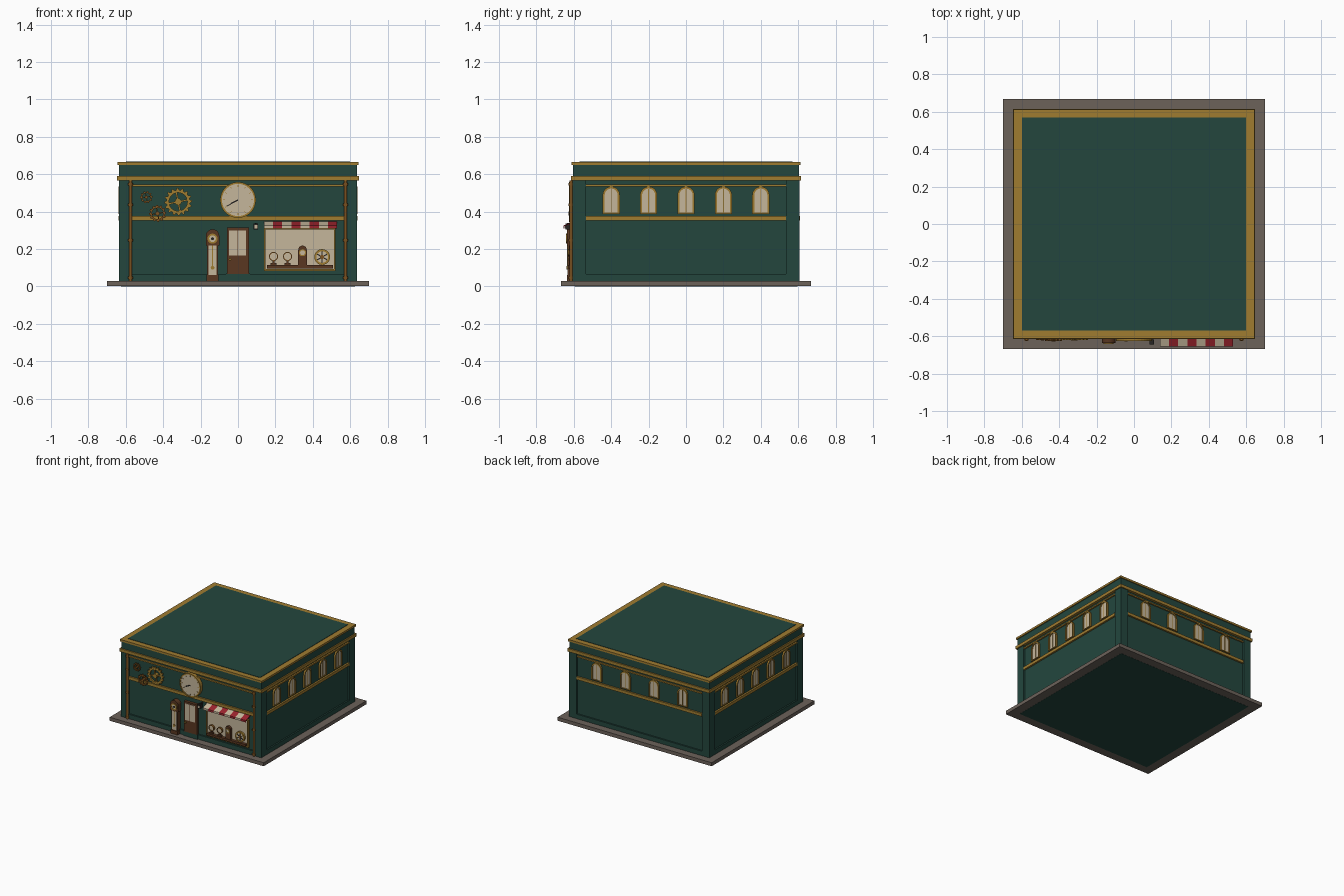
import bpy, bmesh
from math import sin, cos, pi, radians
from mathutils import Matrix, Vector

if "Cube" in bpy.data.objects:
    bpy.data.objects.remove(bpy.data.objects["Cube"])


def material(name, rgb):
    m = bpy.data.materials.new(name)
    m.use_nodes = True
    m.diffuse_color = (*rgb, 1)
    m.node_tree.nodes["Principled BSDF"].inputs["Base Color"].default_value = (*rgb, 1)
    return m


GREEN = material("deep green paint", (0.017, 0.062, 0.048))
GOLD = material("old gold", (0.35, 0.2, 0.03))
STONE = material("grey stone", (0.15, 0.122, 0.102))
CREAM = material("cream glass", (0.56, 0.47, 0.33))
BROWN = material("brown wood", (0.1, 0.038, 0.015))
BRONZE = material("bronze", (0.2, 0.085, 0.015))
RED = material("awning red", (0.33, 0.017, 0.026))
DARK = material("dark iron", (0.02, 0.018, 0.017))

# Wall frames: angle about z and distance of the wall plane from the centre
FRONT, RIGHT, BACK, LEFT = (0, 0.595), (90, 0.625), (180, 0.595), (-90, 0.625)


def finish(name, bm, mats):
    bmesh.ops.recalc_face_normals(bm, faces=bm.faces)
    me = bpy.data.meshes.new(name)
    bm.to_mesh(me)
    bm.free()
    for m in mats:
        me.materials.append(m)
    ob = bpy.data.objects.new(name, me)
    bpy.context.collection.objects.link(ob)
    return ob


def box(name, lo, hi, mat):
    bm = bmesh.new()
    lo, hi = Vector(lo), Vector(hi)
    size = hi - lo
    bmesh.ops.create_cube(bm, size=1, matrix=Matrix.Translation((lo + hi) / 2)
                          @ Matrix.Diagonal((*size, 1)))
    return finish(name, bm, [mat])


def slab(name, x, y, z0, z1, mat):
    return box(name, (-x, -y, z0), (x, y, z1), mat)


def plate(name, outer, d0, d1, mat, wall=FRONT, hole=None):
    """Outline on a wall, from depth d0 to d1 outwards, with an optional matching hole."""
    rot = Matrix.Rotation(radians(wall[0]), 3, "Z")
    bm = bmesh.new()

    def loop(pts, d):
        return [bm.verts.new(rot @ Vector((u, -wall[1] - d, z))) for u, z in pts]

    def bridge(a, b):
        n = len(a)
        for i in range(n):
            bm.faces.new((a[i], a[(i + 1) % n], b[(i + 1) % n], b[i]))

    back, front = loop(outer, d0), loop(outer, d1)
    bridge(back, front)
    if hole:
        hb, hf = loop(hole, d0), loop(hole, d1)
        bridge(hb, hf)
        bridge(front, hf)
        bridge(back, hb)
    else:
        bm.faces.new(back)
        bm.faces.new(front)
    return finish(name, bm, [mat])


def rect(u0, u1, z0, z1):
    return [(u0, z0), (u1, z0), (u1, z1), (u0, z1)]


def disc(u, z, r, n=32):
    return [(u + r * cos(2 * pi * i / n), z + r * sin(2 * pi * i / n)) for i in range(n)]


def arch(u, z0, w, h, n=10):
    return [(u - w, z0), (u + w, z0)] + [
        (u + w * cos(pi * i / n), z0 + h - w + w * sin(pi * i / n)) for i in range(n + 1)]


def bar(name, u, z, length, width, angle, d0, d1, mat):
    c, s = cos(angle), sin(angle)
    pts = [(u + a * c - b * s, z + a * s + b * c)
           for a, b in rect(0, length, -width / 2, width / 2)]
    return plate(name, pts, d0, d1, mat)


def dial(name, u, z, r, rim, d0, d1, rim_mat=GOLD, face_mat=CREAM):
    plate(name + "_rim", disc(u, z, r), d0, d1, rim_mat, hole=disc(u, z, r - rim))
    plate(name + "_face", disc(u, z, r - rim), d0, d1 - 0.004, face_mat)


# Pavement, body, plinth and corner posts
box("pavement", (-0.7, -0.667, 0.001), (0.7, 0.667, 0.03), STONE)
slab("building_body", 0.625, 0.595, 0, 0.655, GREEN)
slab("plinth", 0.637, 0.607, 0.025, 0.067, GREEN)
for sx in (-1, 1):
    for sy in (-1, 1):
        xs, ys = sorted((sx * 0.57, sx * 0.637)), sorted((sy * 0.535, sy * 0.607))
        box("corner_post", (xs[0], ys[0], 0.025), (xs[1], ys[1], 0.57), GREEN)

# Cornice, parapet and roof
slab("cornice", 0.647, 0.616, 0.565, 0.59, GOLD)
slab("parapet", 0.637, 0.605, 0.59, 0.65, GREEN)
slab("parapet_cap", 0.645, 0.613, 0.648, 0.664, GOLD)
slab("roof", 0.6, 0.57, 0.64, 0.667, GREEN)

# Gold bands and arched windows on each wall
for wall, half, count, gap in ((FRONT, 0.568, 0, 0), (RIGHT, 0.535, 5, 0.2),
                               (BACK, 0.568, 4, 0.26), (LEFT, 0.535, 5, 0.2)):
    plate("upper_band", rect(-half, half, 0.535, 0.546), 0, 0.012, GOLD, wall)
    plate("middle_band", rect(-half, half, 0.352, 0.376), 0, 0.014, GOLD, wall)
    for i in range(count):
        u = (i - (count - 1) / 2) * gap
        plate("window_frame", arch(u, 0.388, 0.046, 0.146), 0, 0.013, GOLD, wall,
              hole=arch(u, 0.394, 0.035, 0.129))
        plate("window_pane", arch(u, 0.394, 0.035, 0.129), 0, 0.006, CREAM, wall)
        bar_pts = rect(u - 0.002, u + 0.002, 0.394, 0.52)
        plate("window_bar", bar_pts, 0, 0.008, GOLD, wall)

# Copper pipes with collars at the front corners
for x in (-0.575, 0.575):
    bm = bmesh.new()
    parts = [(0.009, 0.03, 0.567)] + [(0.013, z, z + 0.014) for z in (0.04, 0.24, 0.43, 0.54)]
    for r, z0, z1 in parts:
        bmesh.ops.create_cone(bm, cap_ends=True, segments=12, radius1=r, radius2=r, depth=z1 - z0,
                              matrix=Matrix.Translation((x, -0.614, (z0 + z1) / 2)))
    finish("front_pipe", bm, [BRONZE])

# Wall clock
dial("wall_clock", 0, 0.462, 0.096, 0.01, 0, 0.03)
for i in range(12):
    a = i * pi / 6
    bar("hour_mark", 0.07 * cos(a), 0.462 + 0.07 * sin(a), 0.01, 0.003, a, 0.02, 0.028, GOLD)
bar("long_hand", 0, 0.462, 0.068, 0.005, radians(209), 0.025, 0.031, DARK)
bar("short_hand", 0, 0.462, 0.04, 0.008, radians(207), 0.025, 0.03, DARK)


# Decorative gears
def gear(u, z, r, teeth, d, mat):
    n = teeth * 4
    profile = []
    for i in range(n):
        a, rad = 2 * pi * i / n, r if i % 4 < 2 else r * 0.85
        profile.append((u + rad * cos(a), z + rad * sin(a)))
    plate("gear_rim", profile, d, d + 0.012, mat, hole=disc(u, z, r * 0.66, n))
    plate("gear_hub", disc(u, z, r * 0.24, 16), 0, d + 0.016, mat)
    for k in range(4):
        bar("gear_spoke", u, z, r * 0.7, r * 0.13, k * pi / 2 + 0.2, d + 0.002, d + 0.01, mat)


gear(-0.32, 0.452, 0.074, 16, 0.012, GOLD)
gear(-0.43, 0.39, 0.046, 12, 0.018, BRONZE)
gear(-0.49, 0.477, 0.033, 10, 0.012, BRONZE)

# Door
plate("door", rect(-0.06, 0.058, 0.067, 0.315), 0, 0.022, BROWN)
plate("door_pane", rect(-0.047, 0.043, 0.165, 0.3), 0.02, 0.025, CREAM)
plate("door_pane_bar", rect(-0.004, 0, 0.165, 0.3), 0.02, 0.027, BROWN)
plate("door_knob", disc(-0.043, 0.145, 0.007, 12), 0.02, 0.034, GOLD)
plate("door_step", rect(-0.065, 0.063, 0.03, 0.068), 0, 0.02, GREEN)

# Tall case clock
plate("tall_clock_case", rect(-0.165, -0.107, 0.03, 0.225), 0, 0.035, BROWN)
plate("tall_clock_base", rect(-0.168, -0.104, 0.03, 0.06), 0, 0.042, BROWN)
plate("tall_clock_glass", rect(-0.157, -0.115, 0.062, 0.218), 0.03, 0.039, CREAM)
plate("pendulum_rod", rect(-0.138, -0.134, 0.1, 0.218), 0.03, 0.041, GOLD)
plate("pendulum_weight", disc(-0.136, 0.1, 0.01, 16), 0.03, 0.043, GOLD)
plate("tall_clock_hood", arch(-0.136, 0.218, 0.036, 0.088), 0, 0.04, BROWN)
dial("tall_clock_dial", -0.136, 0.255, 0.027, 0.009, 0.03, 0.046)
plate("tall_clock_centre", disc(-0.136, 0.255, 0.008, 12), 0.03, 0.044, DARK)

# Lamp beside the door
plate("lamp_arm", rect(0.09, 0.1, 0.33, 0.338), 0, 0.04, DARK)
plate("lamp_body", rect(0.082, 0.108, 0.305, 0.335), 0.022, 0.05, DARK)
plate("lamp_glass", rect(0.087, 0.103, 0.309, 0.327), 0.04, 0.052, CREAM)

# Display window with shelf
plate("display_frame", rect(0.138, 0.522, 0.083, 0.312), 0, 0.02, GOLD,
      hole=rect(0.147, 0.513, 0.092, 0.303))
plate("display_pane", rect(0.147, 0.513, 0.092, 0.303), 0, 0.01, CREAM)
plate("display_shelf", rect(0.155, 0.508, 0.096, 0.113), 0, 0.035, BROWN)

# Clocks on display
for u in (0.19, 0.265):
    plate("small_clock_foot", rect(u - 0.016, u + 0.016, 0.113, 0.124), 0, 0.026, BROWN)
    plate("small_clock_stem", rect(u - 0.005, u + 0.005, 0.12, 0.142), 0, 0.022, BROWN)
    dial("small_clock", u, 0.16, 0.024, 0.005, 0, 0.026, BRONZE)
plate("mantel_clock_case", arch(0.345, 0.113, 0.023, 0.105), 0, 0.03, BROWN)
dial("mantel_clock", 0.345, 0.18, 0.019, 0.006, 0.02, 0.036)
dial("gear_clock", 0.45, 0.157, 0.042, 0.011, 0, 0.026)
for k in range(6):
    bar("gear_clock_spoke", 0.45, 0.157, 0.033, 0.006, k * pi / 3 + pi / 6, 0.01, 0.026, DARK)
plate("gear_clock_hub", disc(0.45, 0.157, 0.011, 16), 0, 0.028, BRONZE)

# Striped sloping awning
bm = bmesh.new()
stripes, x0, x1 = 8, 0.138, 0.53
section = [(-0.594, 0.348), (-0.654, 0.326), (-0.654, 0.31), (-0.65, 0.31), (-0.65, 0.322),
           (-0.594, 0.342)]
rows = [[bm.verts.new((x0 + (x1 - x0) * i / stripes, y, z)) for y, z in section]
        for i in range(stripes + 1)]
for i in range(stripes):
    for j in range(len(section)):
        k = (j + 1) % len(section)
        f = bm.faces.new((rows[i][j], rows[i][k], rows[i + 1][k], rows[i + 1][j]))
        f.material_index = i % 2
bm.faces.new(rows[0])
bm.faces.new(rows[-1]).material_index = 1
finish("awning", bm, [CREAM, RED])
